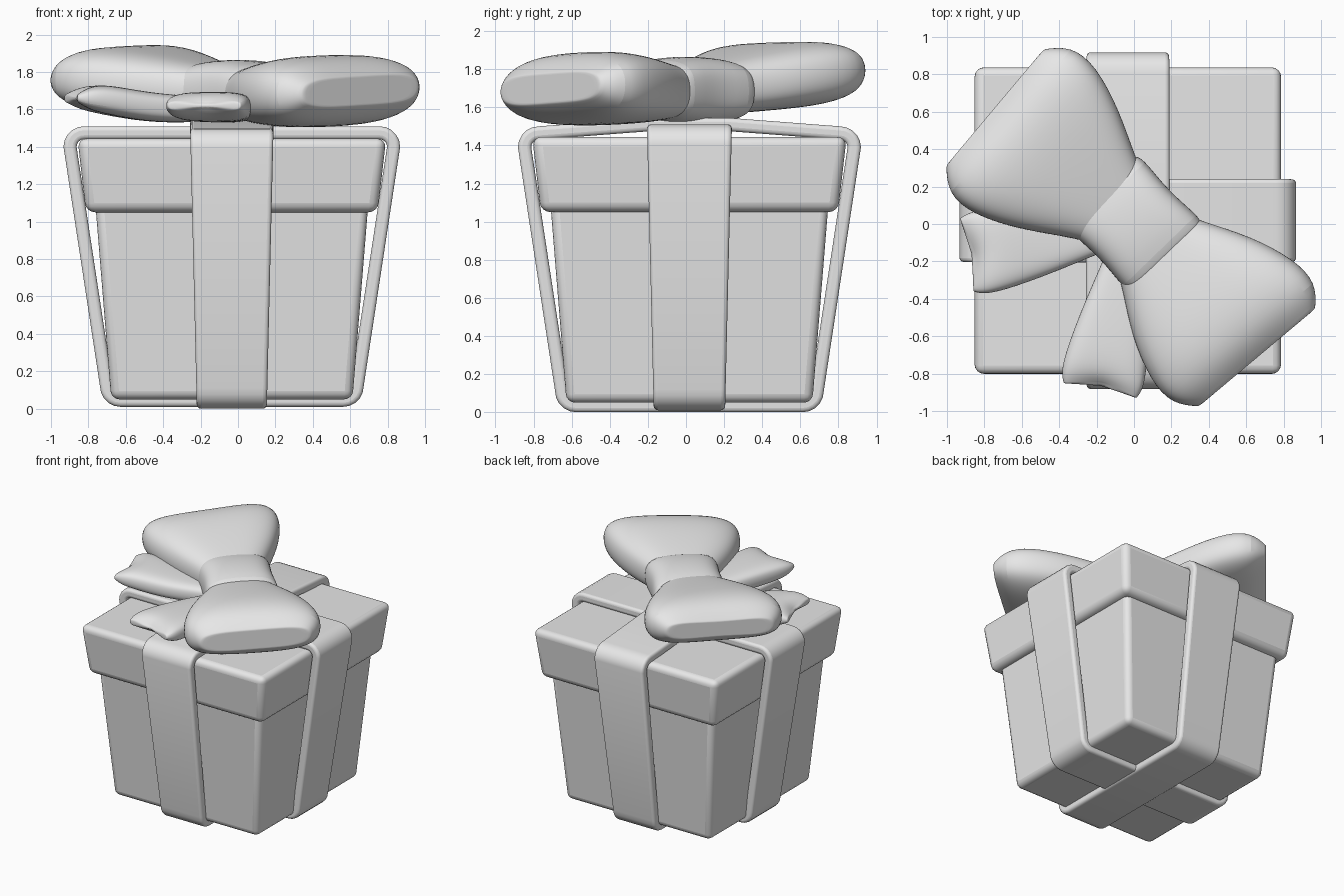
import bpy, bmesh
from math import sin, cos, pi, radians, copysign

if "Cube" in bpy.data.objects:
    bpy.data.objects.remove(bpy.data.objects["Cube"], do_unlink=True)

CX, CY = -0.033, 0.018          # centre of the box

grey = bpy.data.materials.new("plain_grey")
grey.use_nodes = True
grey.diffuse_color = (0.8, 0.8, 0.8, 1)
grey.node_tree.nodes["Principled BSDF"].inputs["Base Color"].default_value = (0.8, 0.8, 0.8, 1)


def finish(name, bm, bevel=0, subdivide=0):
    """Turn a bmesh into a smooth shaded object."""
    bmesh.ops.recalc_face_normals(bm, faces=bm.faces)
    mesh = bpy.data.meshes.new(name)
    bm.to_mesh(mesh)
    bm.free()
    mesh.materials.append(grey)
    ob = bpy.data.objects.new(name, mesh)
    bpy.context.collection.objects.link(ob)
    if bevel:
        mod = ob.modifiers.new("rounded_edges", "BEVEL")
        mod.width = bevel
        mod.segments = 4
        mod.limit_method = "ANGLE"
        mod.angle_limit = radians(40)
    if subdivide:
        mod = ob.modifiers.new("smooth_surface", "SUBSURF")
        mod.levels = mod.render_levels = subdivide
    bpy.ops.object.select_all(action="DESELECT")
    ob.select_set(True)
    bpy.context.view_layer.objects.active = ob
    bpy.ops.object.shade_smooth_by_angle(angle=radians(40))
    return ob


def tapered_box(name, half_low, half_high, z0, z1, bevel):
    bm = bmesh.new()
    bmesh.ops.create_cube(bm, size=2)
    for v in bm.verts:
        half, z = (half_high, z1) if v.co.z > 0 else (half_low, z0)
        v.co = (CX + v.co.x * half, CY + v.co.y * half, z)
    finish(name, bm, bevel)


def rounded_outline(low, high, z0, z1, r, lift):
    """Trapezoid with round corners and a raised middle of the top side."""
    pts = []
    corners = [(1, 1, 0), (-1, 1, 90), (-1, -1, 180), (1, -1, 270)]
    for sx, sz, start in corners:
        half, z = (high, z1) if sz > 0 else (low, z0)
        for i in range(6):
            a = radians(start + i * 18)
            pts.append((sx * (half - r) + r * cos(a), z - sz * r + r * sin(a)))
        if start == 0:
            pts += [(0.2, z + lift), (-0.2, z + lift)]
    return pts


def ribbon_band(name, along_x, z0, z1, lift):
    t = 0.07
    outer = rounded_outline(0.705, 0.9, z0, z1, 0.11, lift)
    inner = rounded_outline(0.705 - t, 0.9 - t, z0 + t, z1 - t, 0.04, lift)
    bm = bmesh.new()
    rings = []
    for pts, side in ((outer, -1), (outer, 1), (inner, 1), (inner, -1)):
        ring = []
        for a, z in pts:
            w = side * (0.187 + 0.024 * z)
            x, y = (a, w) if along_x else (w, a)
            ring.append(bm.verts.new((CX + x, CY + y, z)))
        rings.append(ring)
    n = len(outer)
    for k in range(4):
        p, q = rings[k], rings[(k + 1) % 4]
        for i in range(n):
            j = (i + 1) % n
            bm.faces.new((p[i], p[j], q[j], q[i]))
    finish(name, bm, 0.022)


def pillow(name, angle, stations, tilt=0.0, dip=0.0, notch=0.0, shift=0.0, power=2.7):
    """Loft rounded sections (distance, half width, half height, z) along a direction."""
    ux, uy = cos(radians(angle)), sin(radians(angle))
    bm = bmesh.new()
    rings = []
    far = stations[-1][0]
    for t, w, h, z in stations:
        ring = []
        grow = max(t / far, 0)
        for i in range(20):
            a = 2 * pi * i / 20
            c, s = cos(a), sin(a)
            e = copysign(abs(c) ** (2 / power), c)
            f = copysign(abs(s) ** (2 / power), s)
            side = w * e + shift * grow
            d = t - notch * (1 - abs(e)) * grow ** 4
            up = z + h * f + grow * (tilt * e - dip * (1 - e * e) * f)
            ring.append(bm.verts.new((ux * d + uy * side, uy * d - ux * side, up)))
        rings.append(ring)
    for p, q in zip(rings, rings[1:]):
        for i in range(20):
            j = (i + 1) % 20
            bm.faces.new((p[i], p[j], q[j], q[i]))
    for ring in (rings[0], rings[-1]):
        cap = bm.faces.new(ring)
        inset = bmesh.ops.inset_individual(bm, faces=[cap], thickness=0.03)
        bmesh.ops.poke(bm, faces=[cap])
    finish(name, bm, subdivide=2)


# Box and lid
tapered_box("box_body", 0.645, 0.73, 0.05, 1.1, 0.045)
tapered_box("box_lid", 0.78, 0.825, 1.05, 1.445, 0.05)

# Ribbons wrapped around the box
ribbon_band("ribbon_side_to_side", True, 0.01, 1.51, 0.0)
ribbon_band("ribbon_front_to_back", False, 0.0, 1.50, 0.045)

# Two big bow loops
pillow("bow_loop_back", 140, [
    (0.10, 0.22, 0.13, 1.70), (0.24, 0.29, 0.16, 1.71), (0.45, 0.42, 0.185, 1.74),
    (0.70, 0.525, 0.21, 1.77), (0.87, 0.52, 0.19, 1.775), (0.97, 0.41, 0.10, 1.775)],
    tilt=0.02, dip=0.04)
pillow("bow_loop_front", -50, [
    (0.10, 0.22, 0.13, 1.68), (0.24, 0.29, 0.16, 1.68), (0.45, 0.42, 0.19, 1.69),
    (0.70, 0.51, 0.215, 1.70), (0.87, 0.51, 0.19, 1.70), (0.97, 0.41, 0.10, 1.70)],
    tilt=-0.02, dip=0.02, shift=-0.045)

# Knot in the middle
pillow("bow_knot", -46, [
    (-0.26, 0.25, 0.13, 1.68), (-0.23, 0.285, 0.165, 1.685), (0, 0.255, 0.185, 1.69),
    (0.23, 0.285, 0.165, 1.685), (0.26, 0.25, 0.13, 1.68)], power=3)

# Two ribbon tails with notched ends
for name, angle, rise in (("tail_front", -101.5, 0.0), ("tail_left_side", -169.5, 0.04)):
    pillow(name, angle, [
        (0.05, 0.09, 0.05, 1.60), (0.25, 0.13, 0.075, 1.60), (0.50, 0.185, 0.085, 1.61),
        (0.75, 0.225, 0.09, 1.615 + rise), (0.86, 0.225, 0.07, 1.62 + rise),
        (0.91, 0.20, 0.035, 1.62 + rise)],
        notch=0.06, dip=0.01, power=3)
